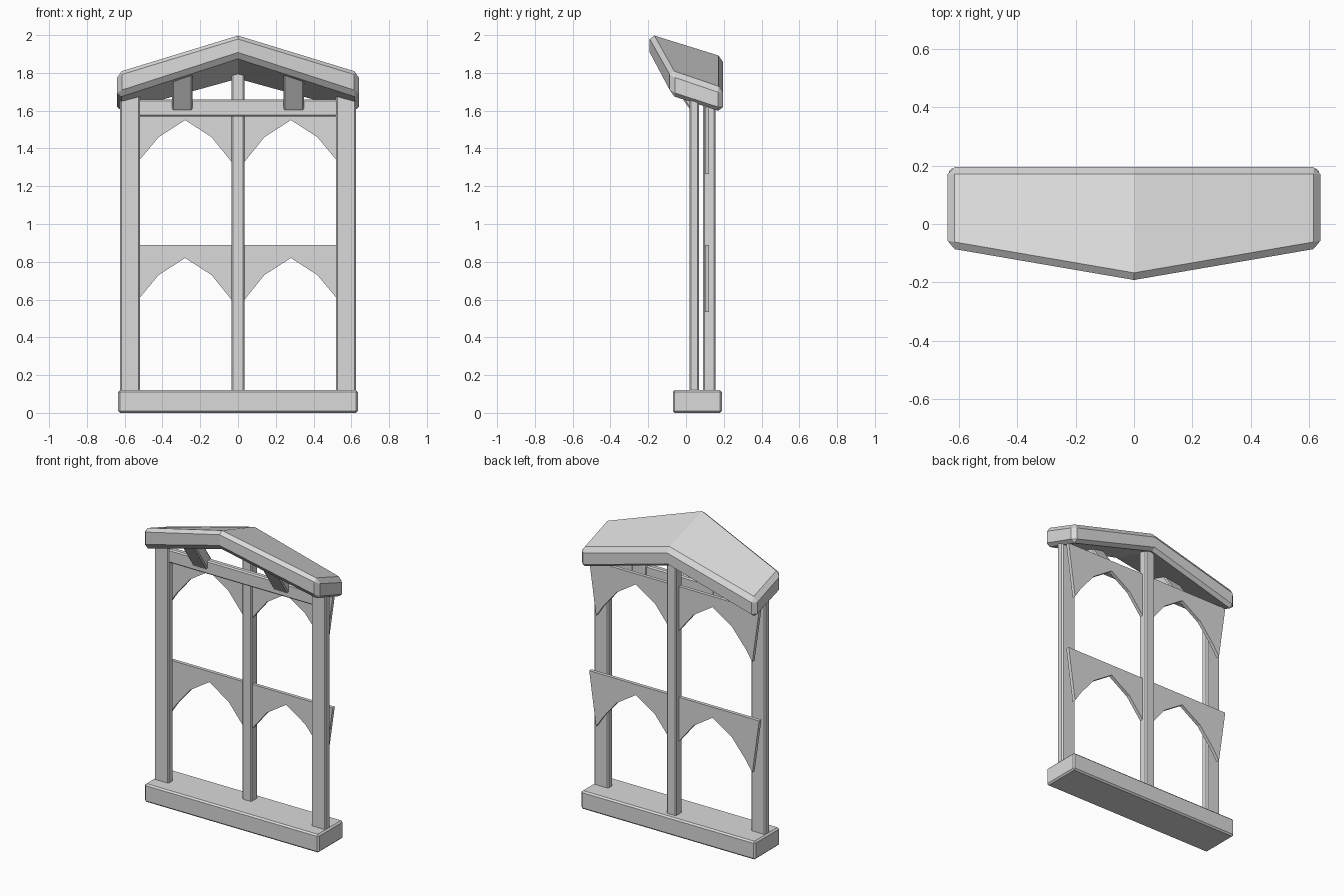
import bpy, bmesh
from mathutils import Vector

cube = bpy.data.objects.get("Cube")
if cube:
    bpy.data.objects.remove(cube, do_unlink=True)

GREY = (0.7, 0.7, 0.7, 1.0)
grey = bpy.data.materials.new("plain grey")
grey.use_nodes = True
grey.diffuse_color = GREY
grey.node_tree.nodes["Principled BSDF"].inputs["Base Color"].default_value = GREY


def finish(name, bm):
    bmesh.ops.recalc_face_normals(bm, faces=bm.faces[:])
    mesh = bpy.data.meshes.new(name)
    bm.to_mesh(mesh)
    bm.free()
    mesh.materials.append(grey)
    obj = bpy.data.objects.new(name, mesh)
    bpy.context.collection.objects.link(obj)
    return obj


def chamfer(bm, width, keep=lambda e: True):
    bmesh.ops.bevel(bm, geom=[e for e in bm.edges if keep(e)], offset=width,
                    segments=1, affect='EDGES', clamp_overlap=True)


def box(name, xs, ys, zs, width=0.008):
    """Chamfered box between the given limits."""
    bm = bmesh.new()
    bmesh.ops.create_cube(bm, size=1)
    for v in bm.verts:
        v.co = Vector([(lim[0] + lim[1]) / 2 + c * (lim[1] - lim[0])
                       for c, lim in zip(v.co, (xs, ys, zs))])
    chamfer(bm, width)
    return finish(name, bm)


def prism(name, outline, shift, width=0):
    """Closed outline extruded along a vector."""
    bm = bmesh.new()
    face = bm.faces.new([bm.verts.new(p) for p in outline])
    out = bmesh.ops.extrude_face_region(bm, geom=[face], use_keep_orig=True)
    moved = [g for g in out["geom"] if isinstance(g, bmesh.types.BMVert)]
    bmesh.ops.translate(bm, verts=moved, vec=shift)
    if width:
        chamfer(bm, width)
    return finish(name, bm)


# Sill and upright posts
box("base_sill", (-0.635, 0.635), (-0.07, 0.19), (0, 0.12), 0.01)
box("centre_post", (-0.035, 0.035), (0.09, 0.155), (0.11, 1.82))
for side, s in (("left", 1), ("right", -1)):
    box(side + "_post", sorted((s * 0.52, s * 0.625)), (0.018, 0.068), (0.11, 1.69))

# Cross beam under the roof
box("cross_beam", (-0.53, 0.53), (0.025, 0.065), (1.57, 1.66))

# Arched panels: one half outline, mirrored
half_arch = [(0, -0.335), (0.035, -0.29), (0.14, -0.16), (0.28, -0.07),
             (0.42, -0.16), (0.52, -0.28), (0.57, -0.355), (0.62, 0)]
for name, top in (("lower_arch_panel", 0.89), ("upper_arch_panel", 1.62)):
    pts = half_arch + [(-x, z) for x, z in reversed(half_arch[1:])]
    prism(name, [(x, 0.1, top + z) for x, z in pts], (0, 0.023, 0))

# Slanted struts from the beam to the roof overhang
strut = [(0.025, 1.6), (-0.11, 1.8), (-0.05, 1.83), (0.07, 1.66), (0.07, 1.58)]
for side, x in (("left", 0.24), ("right", -0.35)):
    prism(side + "_strut", [(x, y, z) for y, z in strut], (0.11, 0, 0), 0.008)

# Gabled roof leaning back, with a pointed front edge and chamfered rim
ridge = [(-0.192, 2.005), (0.195, 1.885), (0.195, 1.762), (-0.192, 1.882)]
eave = [(-0.082, 1.81), (0.195, 1.715), (0.195, 1.585), (-0.082, 1.675)]
bm = bmesh.new()
rings = [[bm.verts.new((x, y, z)) for y, z in ring]
         for x, ring in ((-0.64, eave), (0, ridge), (0.64, eave))]
for a, b in zip(rings, rings[1:]):
    for i in range(4):
        j = (i + 1) % 4
        bm.faces.new((a[i], a[j], b[j], b[i]))
bm.faces.new(rings[0])
bm.faces.new(rings[2])
chamfer(bm, 0.025, lambda e: any(abs(v.co.x) > 0.1 for v in e.verts))
finish("roof", bm)
